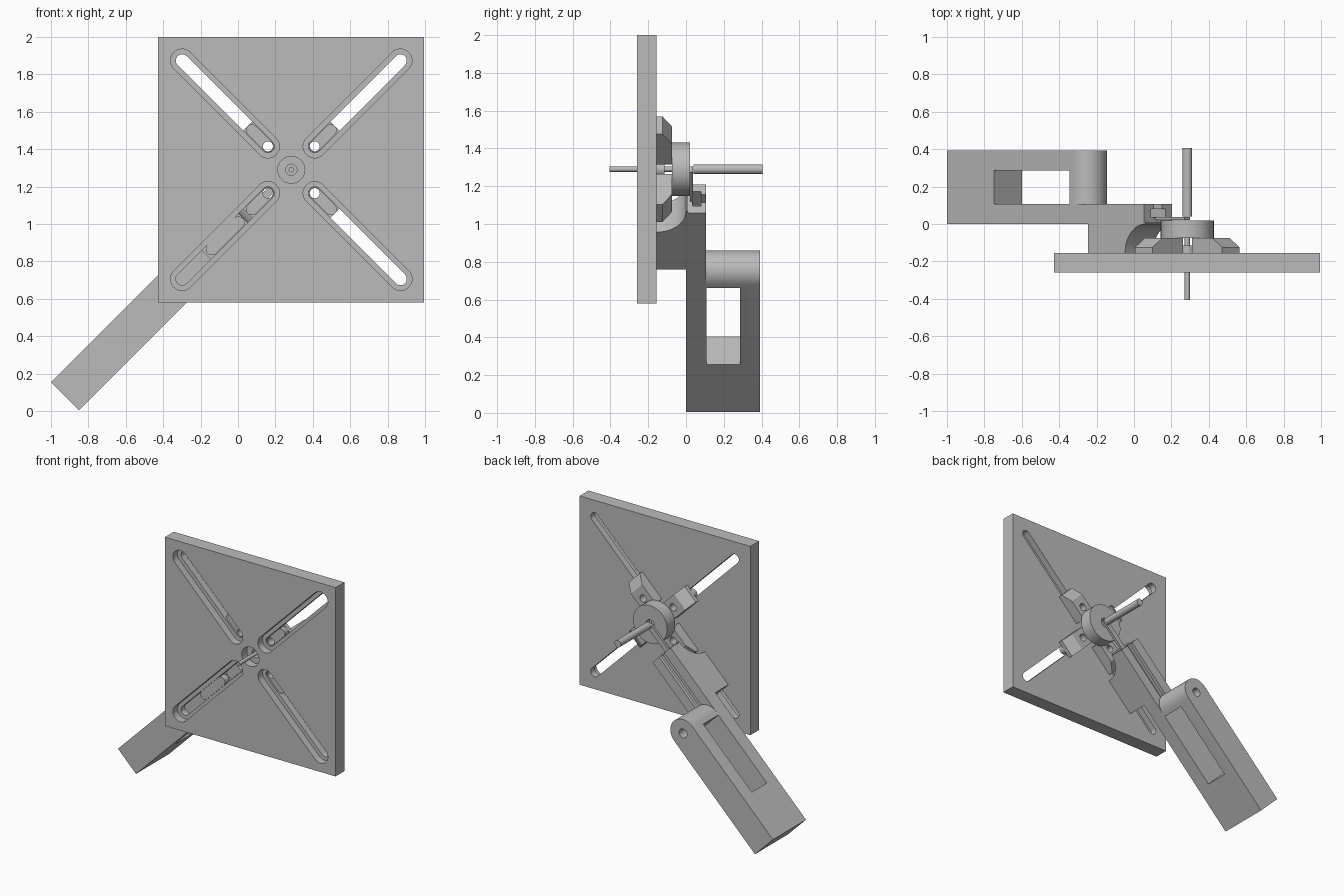
import bpy, bmesh
from math import sin, cos, pi, radians
from mathutils import Vector

if "Cube" in bpy.data.objects:
    bpy.data.objects.remove(bpy.data.objects["Cube"])

grey = bpy.data.materials.new("plain grey")
grey.use_nodes = True
grey.diffuse_color = (0.5, 0.5, 0.5, 1)
grey.node_tree.nodes["Principled BSDF"].inputs["Base Color"].default_value = (0.5, 0.5, 0.5, 1)

CX, CZ = 0.285, 1.29      # hub centre
BACK = -0.155             # rear face of the plate
ARM = 225                 # arm direction in degrees
HALF = 0.106              # half width of the arm
parts = []


def build(name, rings, angle):
    """Join two matching rings of (u, v, y) points, u running out from the hub."""
    a = radians(angle)
    bm = bmesh.new()
    loops = [[bm.verts.new(Vector((CX + u * cos(a) - v * sin(a), y,
                                   CZ + u * sin(a) + v * cos(a))))
              for u, v, y in ring] for ring in rings]
    n = len(loops[0])
    for loop in loops:
        bm.faces.new(loop)
    for i in range(n):
        j = (i + 1) % n
        bm.faces.new((loops[0][i], loops[0][j], loops[1][j], loops[1][i]))
    bmesh.ops.recalc_face_normals(bm, faces=bm.faces)
    mesh = bpy.data.meshes.new(name)
    bm.to_mesh(mesh)
    bm.free()
    mesh.materials.append(grey)
    ob = bpy.data.objects.new(name, mesh)
    bpy.context.collection.objects.link(ob)
    parts.append(ob)
    return ob


def prism(name, outline, y0, y1, angle=0):
    return build(name, [[(u, v, y) for u, v in outline] for y in (y0, y1)], angle)


def side_prism(name, outline, half, angle=0):
    return build(name, [[(u, v, y) for u, y in outline] for v in (-half, half)], angle)


def rect(u0, u1, half):
    return [(u0, -half), (u1, -half), (u1, half), (u0, half)]


def box(name, u0, u1, half, y0, y1, angle=0):
    return prism(name, rect(u0, u1, half), y0, y1, angle)


def arc(u, r, start, end, n=14):
    return [(u + r * cos(start + (end - start) * i / n),
             r * sin(start + (end - start) * i / n)) for i in range(n + 1)]


def capsule(u0, u1, r):
    return arc(u1, r, -pi / 2, pi / 2) + arc(u0, r, pi / 2, 3 * pi / 2)


def disc(name, u, r, y0, y1, angle=0):
    return prism(name, arc(u, r, 0, 2 * pi, 40)[:-1], y0, y1, angle)


def cut(ob, *cutters):
    for c in cutters:
        c.hide_render = True
        mod = ob.modifiers.new("cut", "BOOLEAN")
        mod.operation, mod.solver, mod.object = "DIFFERENCE", "EXACT", c
    dg = bpy.context.evaluated_depsgraph_get()
    mesh = bpy.data.meshes.new_from_object(ob.evaluated_get(dg))
    ob.modifiers.clear()
    ob.data = mesh
    for c in cutters:
        parts.remove(c)
        bpy.data.objects.remove(c)


# Square plate with four stepped diagonal slots and a stepped centre hole
plate = prism("plate", rect(-0.712, 0.71, 0.711), -0.26, BACK)
cutters = [disc("hub_recess", 0, 0.072, -0.3, -0.2), disc("hub_hole", 0, 0.03, -0.3, 0)]
for k in range(4):
    turn = 45 + 90 * k
    cutters.append(prism("slot_recess", capsule(0.177, 0.825, 0.062), -0.3, -0.205, turn))
    cutters.append(prism("slot", capsule(0.177, 0.825, 0.034), -0.3, 0, turn))
cut(plate, *cutters)

# Four sliding jaws behind the plate, each with a tongue in its slot
for k in range(4):
    turn = 45 + 90 * k
    jaw = side_prism("jaw_%d" % (k + 1),
                     [(0.1, BACK), (0.33, BACK), (0.33, -0.125), (0.255, -0.075), (0.1, -0.075)],
                     0.066, turn)
    cut(jaw, disc("jaw_hole", 0.177, 0.027, -0.3, 0.0, turn))
    tongue = prism("jaw_tongue_%d" % (k + 1), capsule(0.177, 0.298, 0.032), -0.195, BACK, turn)
    cut(tongue, disc("tongue_hole", 0.177, 0.027, -0.3, 0.0, turn))

# Hub: wheel, collar, pin and rear rod
wheel = disc("hub_wheel", 0, 0.142, -0.075, 0.02)
cut(wheel, disc("wheel_hole", 0, 0.035, -0.02, 0.1))
disc("hub_collar", 0, 0.04, BACK, -0.115)
disc("front_pin", 0, 0.014, -0.405, -0.01)
disc("rear_rod", 0, 0.026, 0.04, 0.405)
box("hub_link", 0.0, 0.24, 0.02, 0.022, 0.038, ARM)

# Arm bar with an undercut channel along its rear
bar = box("arm_bar", 0.22, 1.711, HALF, 0, 0.107, ARM)
cut(bar, box("channel_mouth", 0.1, 1.3, 0.03, 0.065, 0.2, ARM),
    box("channel_wide", 0.1, 1.3, 0.055, 0.035, 0.08, ARM))

# Rear leg with a rounded end and an open window
leg = prism("arm_leg", rect(0.757, 1.711, HALF)[1:3] + arc(0.757, HALF, pi / 2, 3 * pi / 2),
            0.107, 0.393, ARM)
cut(leg, box("window", 0.785, 1.357, 0.3, 0.108, 0.287, ARM),
    disc("pivot_hole", 0.757, 0.033, 0.25, 0.5, ARM))

# Mount between plate and arm, with a concave inner end, and its slot key
curve = [(u, BACK + h) for u, h in arc(0.21, -BACK, 0, pi / 2)]
side_prism("arm_mount", curve + [(0.21, 0.01), (0.643, 0.01), (0.643, BACK)], HALF, ARM)
prism("mount_key", capsule(0.4, 0.6, 0.033), -0.205, BACK, ARM)

# Smooth the round surfaces and keep the edges sharp
bpy.ops.object.select_all(action="DESELECT")
for ob in parts:
    ob.select_set(True)
bpy.context.view_layer.objects.active = plate
bpy.ops.object.shade_smooth_by_angle(angle=radians(30))
